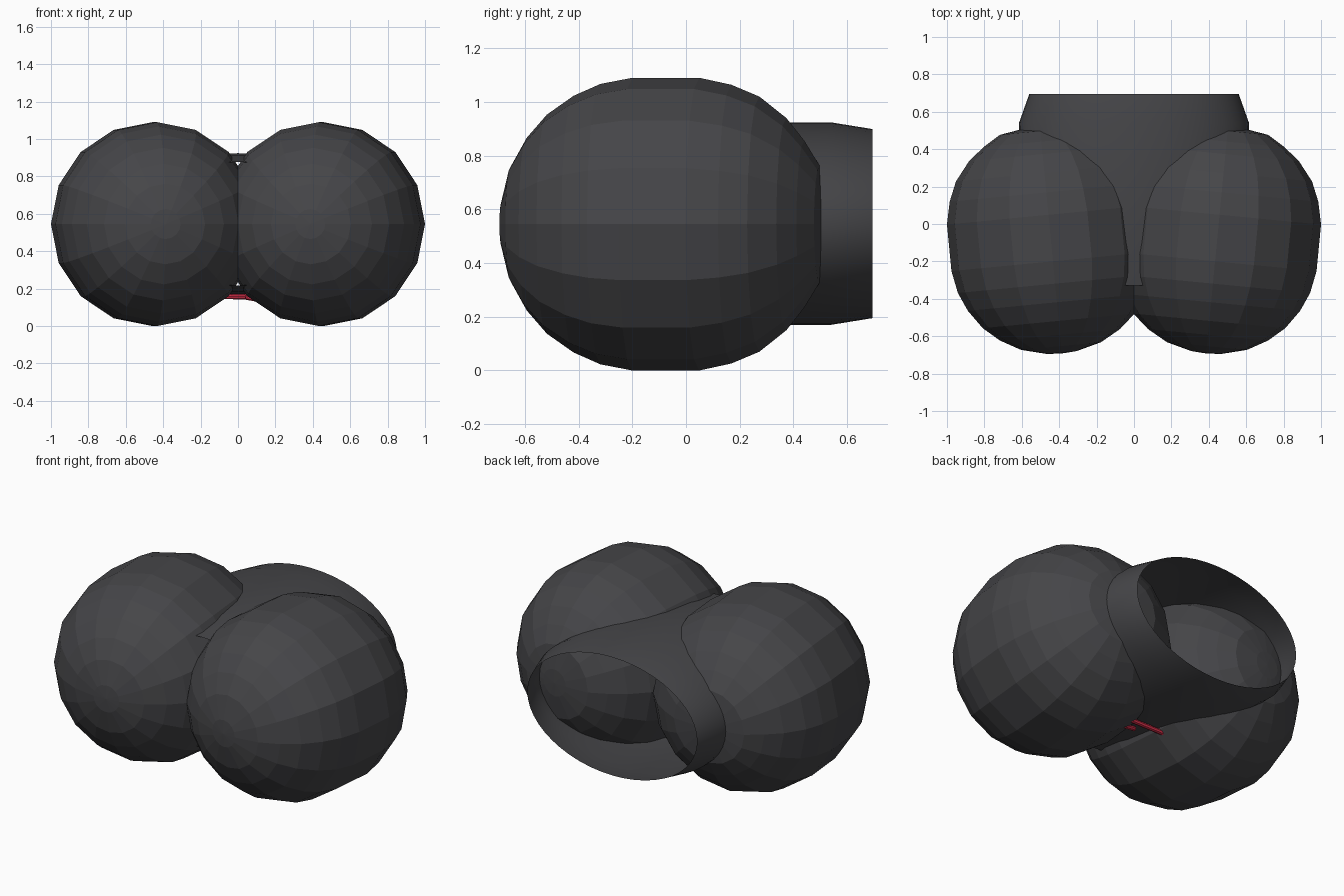
import bpy, bmesh
from math import sin, cos, pi, radians
from mathutils import Vector

if "Cube" in bpy.data.objects:
    bpy.data.objects.remove(bpy.data.objects["Cube"])


def material(name, color):
    m = bpy.data.materials.new(name)
    m.diffuse_color = color
    m.use_nodes = True
    m.node_tree.nodes["Principled BSDF"].inputs["Base Color"].default_value = m.diffuse_color
    return m


def lathe(name, rings, sides, mat, cap=False):
    """Loft elliptical rings (y, x radius, z radius) along the y axis."""
    bm = bmesh.new()
    loops = []
    for y, rx, rz in rings:
        n = 1 if rx == 0 else sides
        loops.append([bm.verts.new((rx * cos(2 * pi * i / sides), y,
                                    rz * sin(2 * pi * i / sides))) for i in range(n)])
    for a, b in zip(loops, loops[1:]):
        for i in range(sides):
            j = (i + 1) % sides
            corners = [a[i % len(a)], a[j % len(a)], b[j % len(b)], b[i % len(b)]]
            bm.faces.new(list(dict.fromkeys(corners)))
    if cap:
        bm.faces.new(loops[0])
        bm.faces.new(loops[-1])
    bmesh.ops.recalc_face_normals(bm, faces=bm.faces)
    me = bpy.data.meshes.new(name)
    bm.to_mesh(me)
    bm.free()
    me.materials.append(mat)
    ob = bpy.data.objects.new(name, me)
    bpy.context.collection.objects.link(ob)
    return ob


dark = material("dark_grey", (0.06, 0.06, 0.065, 1))
red = material("red", (0.7, 0.03, 0.07, 1))

# Pair of faceted rounded lobes, fronts toed slightly inward
MID = -0.085
profile = [(-.695, 0), (-.69, .08), (-.655, .215), (-.595, .322), (-.52, .408),
           (-.42, .478), (-.32, .522), (-.2, .545), (.05, .545), (.17, .519),
           (.275, .475), (.376, .395), (.443, .311), (.5, .218), (.522, .08), (.525, 0)]
for side, sign in (("left", -1), ("right", 1)):
    lobe = lathe(side + "_lobe", [(y - MID, r, r) for y, r in profile], 16, dark)
    lobe.location = (sign * .4445, MID, .545)
    lobe.rotation_euler.z = radians(-5.5 * sign)

# Open oval sleeve running between the lobes and out of the back
sleeve = lathe("rear_sleeve", [(-.33, .52, .33), (-.1, .58, .365), (.15, .61, .377),
                               (.54, .615, .377), (.695, .56, .352)], 48, dark)
sleeve.location.z = .547
bpy.context.view_layer.objects.active = sleeve
sleeve.select_set(True)
bpy.ops.object.shade_smooth_by_angle(angle=radians(40))


# Small red ties under the sleeve
def tie(name, start, end, radius=.014):
    a, b = Vector(start), Vector(end)
    d = b - a
    ob = lathe(name, [(0, radius, radius), (d.length, radius, radius)], 8, red, cap=True)
    ob.location = a
    ob.rotation_euler = Vector((0, 1, 0)).rotation_difference(d).to_euler()


tie("rear_tie", (-.15, .11, .158), (.15, .11, .156))
tie("front_tie", (.04, .05, .155), (.12, .06, .14))
